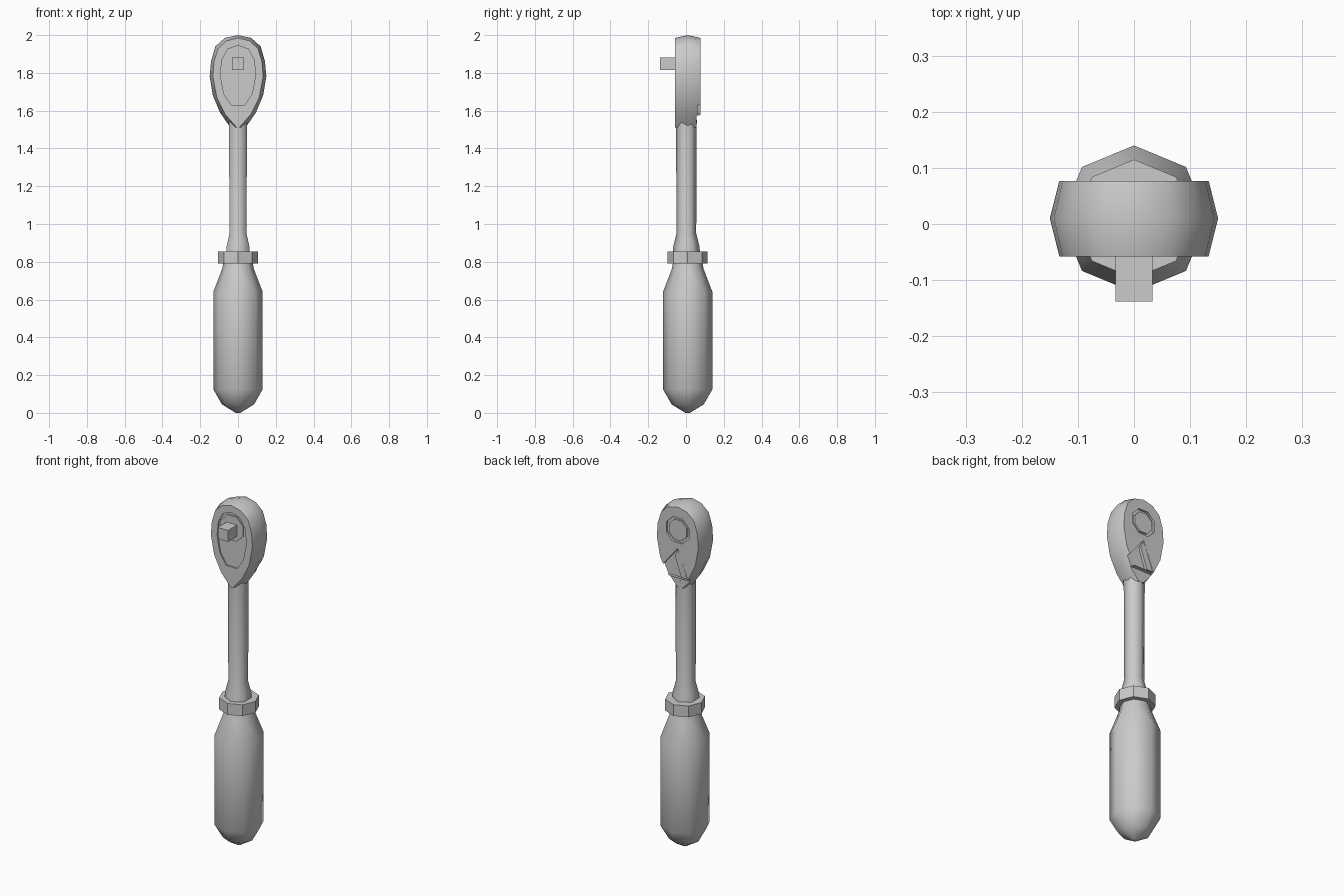
import bpy, bmesh, math

cube = bpy.data.objects.get("Cube")
if cube:
    bpy.data.objects.remove(cube, do_unlink=True)

steel = bpy.data.materials.new("plain grey")
steel.use_nodes = True
grey = (0.6, 0.6, 0.6, 1)
steel.diffuse_color = grey
steel.node_tree.nodes["Principled BSDF"].inputs["Base Color"].default_value = grey


def loft(name, rings, smooth=None):
    """Bridge equal-length rings of points and cap both ends."""
    bm = bmesh.new()
    loops = [[bm.verts.new(p) for p in ring] for ring in rings]
    n = len(loops[0])
    for a, b in zip(loops, loops[1:]):
        for i in range(n):
            j = (i + 1) % n
            bm.faces.new((a[i], a[j], b[j], b[i]))
    bm.faces.new(loops[0])
    bm.faces.new(loops[-1])
    bmesh.ops.recalc_face_normals(bm, faces=bm.faces)
    mesh = bpy.data.meshes.new(name)
    bm.to_mesh(mesh)
    bm.free()
    mesh.materials.append(steel)
    obj = bpy.data.objects.new(name, mesh)
    bpy.context.collection.objects.link(obj)
    if smooth:
        make_smooth(obj, smooth)
    return obj


def activate(obj):
    bpy.ops.object.select_all(action='DESELECT')
    obj.select_set(True)
    bpy.context.view_layer.objects.active = obj


def make_smooth(obj, degrees):
    activate(obj)
    bpy.ops.object.shade_smooth_by_angle(angle=math.radians(degrees))


def turned(name, profile, sides, smooth=None, y=0.009):
    """Stack polygons of given radius and height, one corner on the y axis."""
    turns = [2 * math.pi * i / sides for i in range(sides)]
    return loft(name, [[(r * math.sin(t), y + r * math.cos(t), z) for t in turns]
                       for r, z in profile], smooth)


def prism(name, outline, y0, y1):
    return loft(name, [[(x, y, z) for x, z in outline] for y in (y0, y1)])


def mirrored(half):
    return half + [(-x, z) for x, z in reversed(half) if x > 0]


def octagon(r, z):
    turns = [math.pi / 8 + math.pi / 4 * i for i in range(8)]
    return [(r * math.cos(t), z + r * math.sin(t)) for t in turns]


def carve(target, outline, y0, y1):
    cutter = prism("cutter", outline, y0, y1)
    cutter.hide_render = True
    mod = target.modifiers.new("carve", 'BOOLEAN')
    mod.operation = 'DIFFERENCE'
    mod.solver = 'EXACT'
    mod.object = cutter
    activate(target)
    bpy.ops.object.modifier_apply(modifier=mod.name)
    bpy.data.objects.remove(cutter, do_unlink=True)


# Grip, collar and shaft
turned("grip", [(0.012, 0), (0.085, 0.045), (0.131, 0.125), (0.131, 0.64),
                (0.085, 0.76), (0.077, 0.80)], 8, 50)
turned("collar", [(0.106, 0.79), (0.106, 0.855)], 8)
turned("shaft", [(0.072, 0.84), (0.07, 0.88), (0.052, 0.95), (0.055, 1.55)],
       6, 65, y=0.002)

# Teardrop head, widest at mid depth
rim = mirrored([(0, 2.0), (0.07, 1.985), (0.12, 1.94), (0.143, 1.86),
                (0.15, 1.78), (0.133, 1.68), (0.095, 1.59), (0.04, 1.51)])
face = mirrored([(0, 1.985), (0.06, 1.97), (0.105, 1.93), (0.127, 1.86),
                 (0.133, 1.78), (0.112, 1.67), (0.067, 1.58), (0.006, 1.51)])
head = loft("head", [[(x, y, z) for x, z in ring]
                     for ring, y in ((face, -0.058), (rim, 0.01), (face, 0.077))])

# Front recess, back dial recess, lever pocket and lowered back tip
panel = mirrored([(0, 1.945), (0.055, 1.925), (0.085, 1.87), (0.094, 1.79),
                  (0.075, 1.69), (0.035, 1.63)])
carve(head, panel, -0.1, -0.05)
carve(head, octagon(0.078, 1.85), 0.065, 0.1)
carve(head, [(0, 1.745), (0.11, 1.61), (0.09, 1.575), (-0.066, 1.575)], 0.06, 0.1)
carve(head, [(-0.2, 1.575), (0.2, 1.575), (0.2, 1.45), (-0.2, 1.45)], 0.055, 0.1)
make_smooth(head, 50)

# Drive boss and square drive on the front
prism("drive_boss", octagon(0.077, 1.855), -0.057, -0.04)
s = 0.033
prism("square_drive", [(-s, 1.815), (s, 1.815), (s, 1.881), (-s, 1.881)], -0.138, -0.04)

# Dial and direction lever on the back
prism("dial", octagon(0.062, 1.85), 0.05, 0.075)
prism("direction_lever", [(0.003, 1.735), (0.018, 1.70), (-0.022, 1.582),
                          (-0.06, 1.582), (-0.012, 1.715)], 0.05, 0.076)
